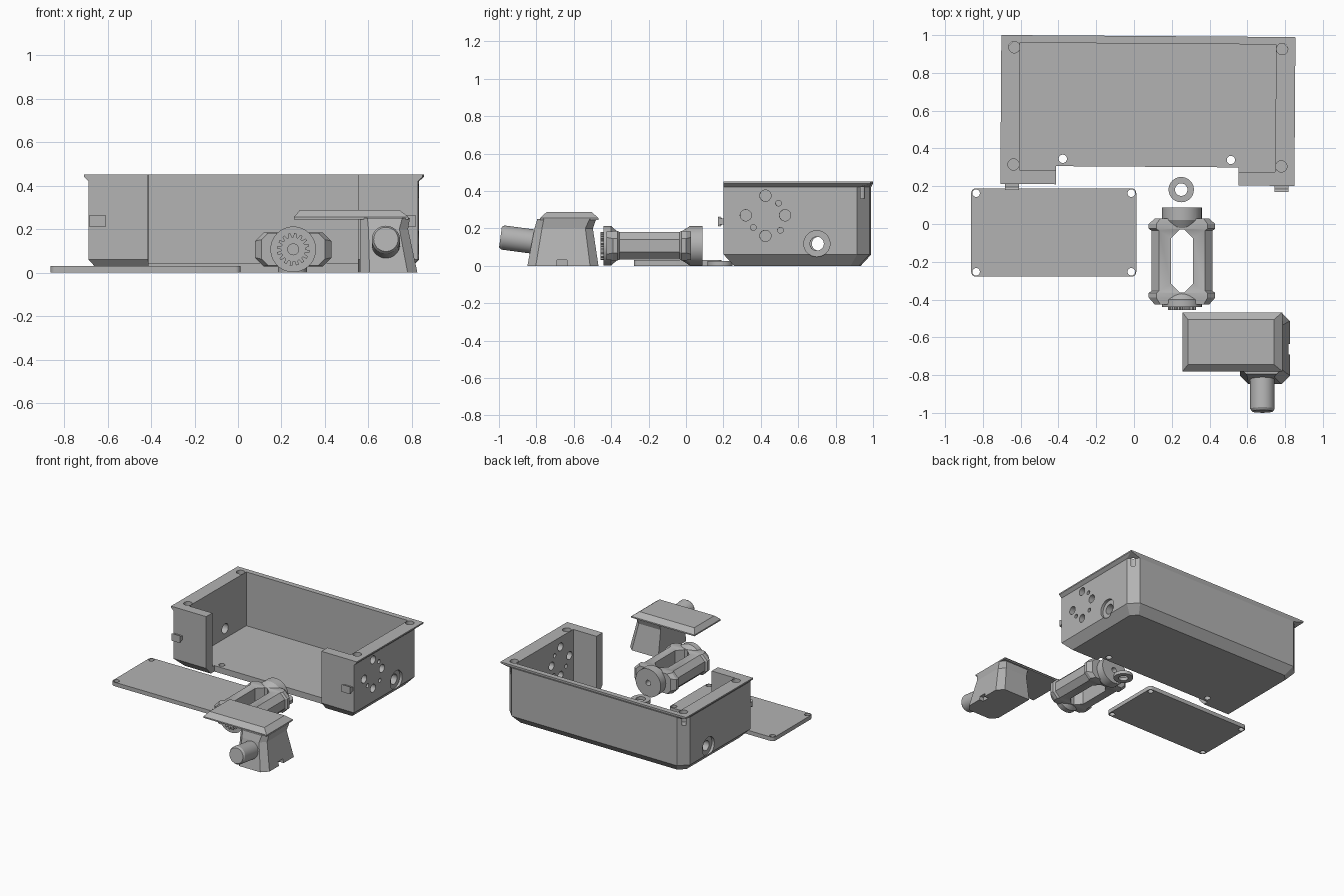
import bpy, bmesh, math
from mathutils import Matrix, Vector

if "Cube" in bpy.data.objects:
    bpy.data.objects.remove(bpy.data.objects["Cube"])

grey = bpy.data.materials.new("plain_grey")
grey.diffuse_color = (0.45, 0.45, 0.45, 1)
grey.use_nodes = True
grey.node_tree.nodes["Principled BSDF"].inputs["Base Color"].default_value = grey.diffuse_color


def loft(name, rings):
    """Closed solid through rings of equal point count."""
    bm = bmesh.new()
    vs = [[bm.verts.new(p) for p in r] for r in rings]
    n = len(rings[0])
    for a, b in zip(vs, vs[1:]):
        for i in range(n):
            j = (i + 1) % n
            bm.faces.new((a[i], a[j], b[j], b[i]))
    bm.faces.new(vs[0][::-1])
    bm.faces.new(vs[-1])
    bmesh.ops.recalc_face_normals(bm, faces=bm.faces)
    me = bpy.data.meshes.new(name)
    bm.to_mesh(me)
    bm.free()
    me.materials.append(grey)
    ob = bpy.data.objects.new(name, me)
    bpy.context.collection.objects.link(ob)
    return ob


def box(name, x0, x1, y0, y1, z0, z1):
    return loft(name, [[(x0, y0, z), (x1, y0, z), (x1, y1, z), (x0, y1, z)] for z in (z0, z1)])


def turned(name, a, b, profile, seg=40):
    """Round part along a-b; profile is (fraction, radius) pairs."""
    a, b = Vector(a), Vector(b)
    q = (b - a).to_track_quat('Z', 'Y')
    return loft(name, [[a.lerp(b, t) + q @ Vector((r * math.cos(k * math.tau / seg), r * math.sin(k * math.tau / seg), 0))
                        for k in range(seg)] for t, r in profile])


def rod(name, a, b, r, seg=32):
    return turned(name, a, b, [(0, r), (1, r)], seg)


def boolean(ob, others, op='DIFFERENCE'):
    bpy.context.view_layer.objects.active = ob
    for c in others:
        m = ob.modifiers.new("cut", 'BOOLEAN')
        m.operation, m.object, m.solver = op, c, 'EXACT'
        bpy.ops.object.modifier_apply(modifier=m.name)
        bpy.data.objects.remove(c)


def smooth(ob):
    bpy.ops.object.select_all(action='DESELECT')
    ob.select_set(True)
    bpy.context.view_layer.objects.active = ob
    bpy.ops.object.shade_smooth_by_angle(angle=math.radians(25))


# ---- Housing: tub with bevelled base, chamfered back corners, overhanging rim
def tub_ring(x0, x1, y0, y1, c, z):
    return [(x0, y0, z), (x1, y0, z), (x1, y1 - c, z), (x1 - c, y1, z), (x0 + c, y1, z), (x0, y1 - c, z)]


housing = loft("housing", [
    tub_ring(-0.63, 0.775, 0.262, 0.93, 0.045, 0),
    tub_ring(-0.685, 0.83, 0.207, 0.985, 0.065, 0.06),
    tub_ring(-0.685, 0.83, 0.207, 0.985, 0.065, 0.42),
    tub_ring(-0.705, 0.852, 0.207, 0.995, 0.002, 0.44),
    tub_ring(-0.705, 0.852, 0.207, 0.995, 0.002, 0.45)])
cuts = [box("cavity", -0.605, 0.75, 0.28, 0.955, 0.045, 0.6),
        box("front_opening", -0.41, 0.555, 0.1, 0.303, -0.1, 0.6)]
# rim screw holes and floor holes
cuts += [rod("rim_hole", (x, y, 0.36), (x, y, 0.6), 0.03)
         for x, y in ((-0.636, 0.931), (0.782, 0.931), (-0.636, 0.31), (0.782, 0.31))]
cuts += [rod("floor_hole", (x, 0.342, -0.1), (x, 0.342, 0.1), 0.022) for x in (-0.375, 0.515)]
# right wall holes, and one port through both walls
for y, z, r in ((0.43, 0.375, 0.03), (0.325, 0.27, 0.03), (0.535, 0.27, 0.03), (0.43, 0.16, 0.03),
                (0.5, 0.335, 0.015), (0.365, 0.205, 0.015), (0.51, 0.19, 0.015)):
    cuts.append(rod("wall_hole", (0.7, y, z), (0.9, y, z), r))
cuts.append(rod("port_hole", (-0.8, 0.705, 0.118), (0.9, 0.705, 0.118), 0.037))
cuts += [rod("port_recess", (s, 0.705, 0.118), (e, 0.705, 0.118), 0.07)
         for s, e in ((-0.7, -0.665), (0.81, 0.85))]
boolean(housing, cuts)

# front clips, dovetailed
clips = [loft("clip", [[(x0, y, 0.237 - h), (x1, y, 0.237 - h), (x1, y, 0.237 + h), (x0, y, 0.237 + h)]
                       for y, h in ((0.21, 0.016), (0.19, 0.016), (0.175, 0.028))])
         for x0, x1 in ((-0.68, -0.607), (0.747, 0.82))]
turn = Matrix.Translation((0.073, 0.6, 0)) @ Matrix.Rotation(math.radians(-0.4), 4, 'Z') @ Matrix.Translation((-0.073, -0.6, 0))
for ob in [housing] + clips:
    ob.data.transform(turn)
smooth(housing)

# ---- Cover plate with rounded corners and four holes
cx, cy, hx, hy, r = -0.425, -0.045, 0.437, 0.234, 0.025
outline = []
for sx, sy, a0 in ((1, 1, 0), (-1, 1, 90), (-1, -1, 180), (1, -1, 270)):
    for k in range(7):
        a = math.radians(a0 + 15 * k)
        outline.append((cx + sx * (hx - r) + r * math.cos(a), cy + sy * (hy - r) + r * math.sin(a)))
plate = loft("cover_plate", [[(x, y, z) for x, y in outline] for z in (0, 0.03)])
boolean(plate, [rod("plate_hole", (cx + sx * 0.411, cy + sy * 0.208, -0.1), (cx + sx * 0.411, cy + sy * 0.208, 0.1), 0.02)
                for sx in (-1, 1) for sy in (-1, 1)])
smooth(plate)

# ---- Spacer ring
ring = rod("spacer_ring", (0.25, 0.182, 0), (0.25, 0.182, 0.025), 0.067, 40)
boolean(ring, [rod("ring_hole", (0.25, 0.182, -0.1), (0.25, 0.182, 0.1), 0.033)])
smooth(ring)

# ---- Drive frame: octagonal section along y with a chamfered window
MX, MZ = 0.254, 0.107


def oct_ring(y, w, h, c):
    pts = [(w, h - c), (w - c, h), (c - w, h), (-w, h - c), (-w, c - h), (c - w, -h), (w - c, -h), (w, c - h)]
    return [(MX + x, y, MZ + z) for x, z in pts]


frame = loft("drive_frame", [
    oct_ring(-0.425, 0.145, 0.075, 0.03), oct_ring(-0.39, 0.176, 0.078, 0.04),
    oct_ring(-0.365, 0.176, 0.078, 0.04), oct_ring(-0.355, 0.162, 0.074, 0.04),
    oct_ring(-0.035, 0.162, 0.074, 0.04), oct_ring(-0.025, 0.176, 0.078, 0.04),
    oct_ring(0.0, 0.176, 0.078, 0.04), oct_ring(0.028, 0.145, 0.075, 0.03)])
# round end housings flaring out of the frame
boolean(frame, [
    turned("front_disc", (MX, -0.44, MZ), (MX, -0.36, MZ), [(0, 0.105), (0.5, 0.105), (1, 0.07)]),
    turned("back_disc", (MX, -0.035, MZ), (MX, 0.088, MZ), [(0, 0.07), (0.45, 0.105), (1, 0.105)])], 'UNION')
wx, y0, y1, c = 0.058, -0.362, -0.03, 0.045
win = [(-wx, y0 + c), (c - wx, y0), (wx - c, y0), (wx, y0 + c), (wx, y1 - c), (wx - c, y1), (c - wx, y1), (-wx, y1 - c)]
boolean(frame, [loft("window", [[(MX + x, y, z) for x, y in win] for z in (-0.1, 0.4)]),
                rod("shaft_hole", (MX, 0.0, MZ), (MX, 0.2, MZ), 0.02)])
smooth(frame)

# toothed gear on the front end
teeth = []
for k in range(16):
    for da, rad in ((0, 0.056), (0.3, 0.056), (0.45, 0.075), (0.85, 0.075)):
        a = (k + da) * math.tau / 16
        teeth.append((MX + rad * math.cos(a), MZ + rad * math.sin(a)))
gear = loft("gear", [[(x, y, z) for x, z in teeth] for y in (-0.456, -0.435)])
boolean(gear, [rod("gear_hole", (MX, -0.5, MZ), (MX, -0.4, MZ), 0.025)])

# ---- Sensor head: tapered chamfered body
def head_ring(x0, x1, y0, y1, c, z):
    return [(x0 + c, y0, z), (x1 - c, y0, z), (x1, y0 + c, z), (x1, y1 - c, z), (x1 - c, y1, z), (x0, y1, z), (x0, y0 + c, z)]


head = loft("sensor_head", [
    head_ring(0.56, 0.825, -0.848, -0.468, 0.045, 0),
    head_ring(0.56, 0.782, -0.81, -0.498, 0.04, 0.2),
    head_ring(0.56, 0.79, -0.795, -0.48, 0.035, 0.25)])
boolean(head, [loft("cable_notch", [[(x, -0.69, -0.01), (x, -0.635, -0.01), (x, -0.635, 0.03), (x, -0.69, 0.03)]
                                    for x in (0.79, 0.9)])])

# roof slab with sloping edges
roof = loft("head_roof", [[(x0, a, z), (x1, a, z), (x1, b, z), (x0, b, z)] for x0, x1, a, b, z in (
    (0.257, 0.785, -0.78, -0.468, 0.245), (0.257, 0.785, -0.78, -0.468, 0.255), (0.285, 0.742, -0.745, -0.505, 0.288))])

# forward barrel, tilted up slightly
barrel = turned("barrel", (0.68, -0.76, 0.122), (0.68, -0.992, 0.153), [(0, 0.065), (0.94, 0.065), (1, 0.056)])
smooth(barrel)
